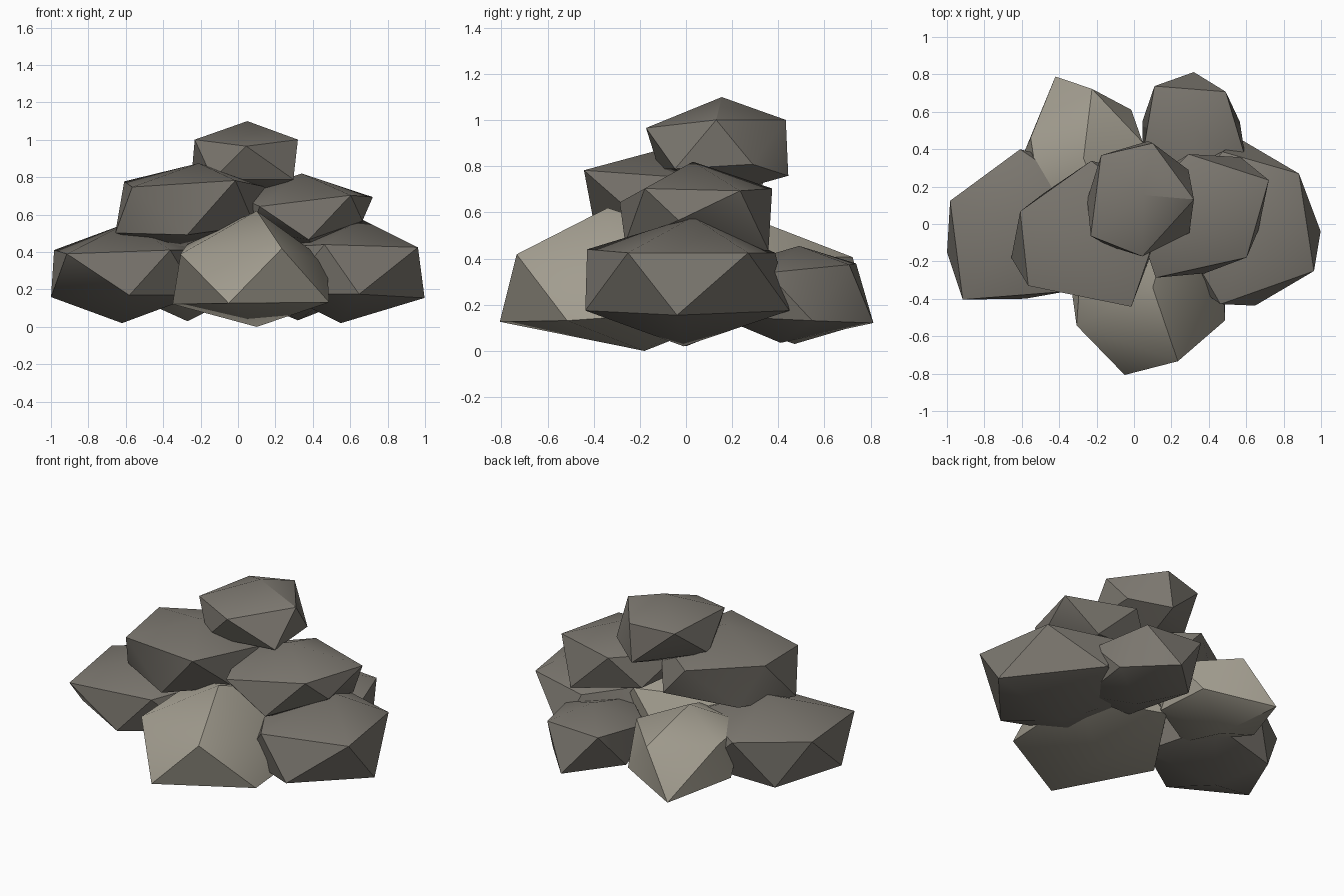
import bpy, bmesh
from math import sin, cos, radians
from mathutils import Vector

if "Cube" in bpy.data.objects:
    bpy.data.objects.remove(bpy.data.objects["Cube"])


def stone_material(name, rgb):
    m = bpy.data.materials.new(name)
    m.diffuse_color = (*rgb, 1)
    m.use_nodes = True
    m.node_tree.nodes["Principled BSDF"].inputs["Base Color"].default_value = m.diffuse_color
    return m


GREY = stone_material("grey_stone", (0.20, 0.185, 0.16))
PALE = stone_material("pale_stone", (0.36, 0.335, 0.275))


def rock(name, centre, pole, radii, phase, mat=GREY, chip={}):
    """Stretched 20-sided boulder: two poles and two staggered rings of five.
    chip shifts single ring corners (even = upper ring, odd = lower ring)."""
    c, p = Vector(centre), Vector(pole)
    pts = [c + p, c - p]
    for i in range(10):
        a = radians(phase + 36 * i)
        ring = Vector((radii[0] * cos(a), radii[1] * sin(a), 0))
        ring += Vector(chip.get(i, (0, 0, 0)))
        pts.append(c + ring + p * (0.447 if i % 2 == 0 else -0.447))
    bm = bmesh.new()
    for v in pts:
        bm.verts.new(v)
    top, bottom, *ring = bm.verts[:]
    for i in range(10):
        a, b, d = ring[i], ring[(i + 1) % 10], ring[(i + 2) % 10]
        bm.faces.new((a, b, d))
        bm.faces.new((a, d, top if i % 2 == 0 else bottom))
    bmesh.ops.recalc_face_normals(bm, faces=bm.faces[:])
    me = bpy.data.meshes.new(name)
    bm.to_mesh(me)
    bm.free()
    me.materials.append(mat)
    ob = bpy.data.objects.new(name, me)
    bpy.context.collection.objects.link(ob)
    # Soften only the shallow facets
    bpy.ops.object.select_all(action='DESELECT')
    bpy.context.view_layer.objects.active = ob
    ob.select_set(True)
    bpy.ops.object.shade_smooth_by_angle(angle=radians(35))


# Base layer
rock("base_rock_left", (-.60, 0, .29), (.02, 0, .27), (.42, .43), 159,
     chip={0: (0, -.03, 0), 1: (.015, -.04, -.01), 2: (-.06, -.07, -.02),
           3: (.05, .03, 0), 8: (-.04, -.03, 0), 9: (.03, -.11, -.05)})
rock("base_rock_right", (.60, .01, .30), (.05, .02, .28), (.42, .46), 36,
     chip={0: (-.08, -.02, 0), 1: (-.13, .01, 0), 2: (-.02, -.07, 0),
           6: (-.03, -.01, .015), 7: (-.06, 0, 0), 9: (0, -.04, -.02)})
rock("base_rock_front", (.10, -.26, .31), (0, -.08, .31), (.46, .50), -73, PALE,
     chip={0: (0, .04, -.03), 1: (.02, .01, -.04), 2: (-.085, 0, -.1),
           7: (.01, -.02, -.05), 8: (-.03, .04, -.06), 9: (0, -.11, -.045)})
rock("base_rock_back_left", (-.27, .41, .29), (0, -.06, .26), (.32, .38), 80, PALE,
     chip={0: (-.01, -.035, 0), 1: (-.01, .01, -.05), 2: (0, -.1, 0),
           9: (.025, -.09, 0)})
rock("base_rock_back_right", (.32, .45, .245), (0, .04, .21), (.29, .37), 54,
     chip={0: (0, -.06, .035), 1: (0, .01, -.03), 2: (-.04, -.03, .04),
           9: (-.03, 0, -.02)})

# Middle layer
rock("middle_rock_left", (-.27, -.05, .645), (.06, -.05, .23), (.41, .41), 160,
     chip={0: (.02, 0, .03), 1: (.035, -.04, -.04), 2: (-.07, .065, 0),
           3: (.04, .05, -.05), 4: (0, -.03, .035), 9: (.04, -.15, -.03)})
rock("middle_rock_right", (.38, .03, .61), (-.04, 0, .21), (.37, .35), 29,
     chip={0: (.035, .035, -.01), 1: (.015, .01, -.08), 6: (-.09, 0, -.06),
           7: (-.09, .05, -.05), 8: (-.03, .03, 0), 9: (-.1, -.02, .05)})

# Top rock
rock("top_rock", (.04, .14, .885), (.01, .015, .215), (.29, .31), 54,
     chip={0: (-.115, .035, .02), 1: (.04, 0, -.03), 2: (-.05, -.03, 0),
           3: (-.01, -.1, 0), 4: (0, -.115, .02), 6: (0, -.01, -.015),
           7: (.09, .07, 0), 8: (0, .08, .02), 9: (-.02, .06, .02)})
